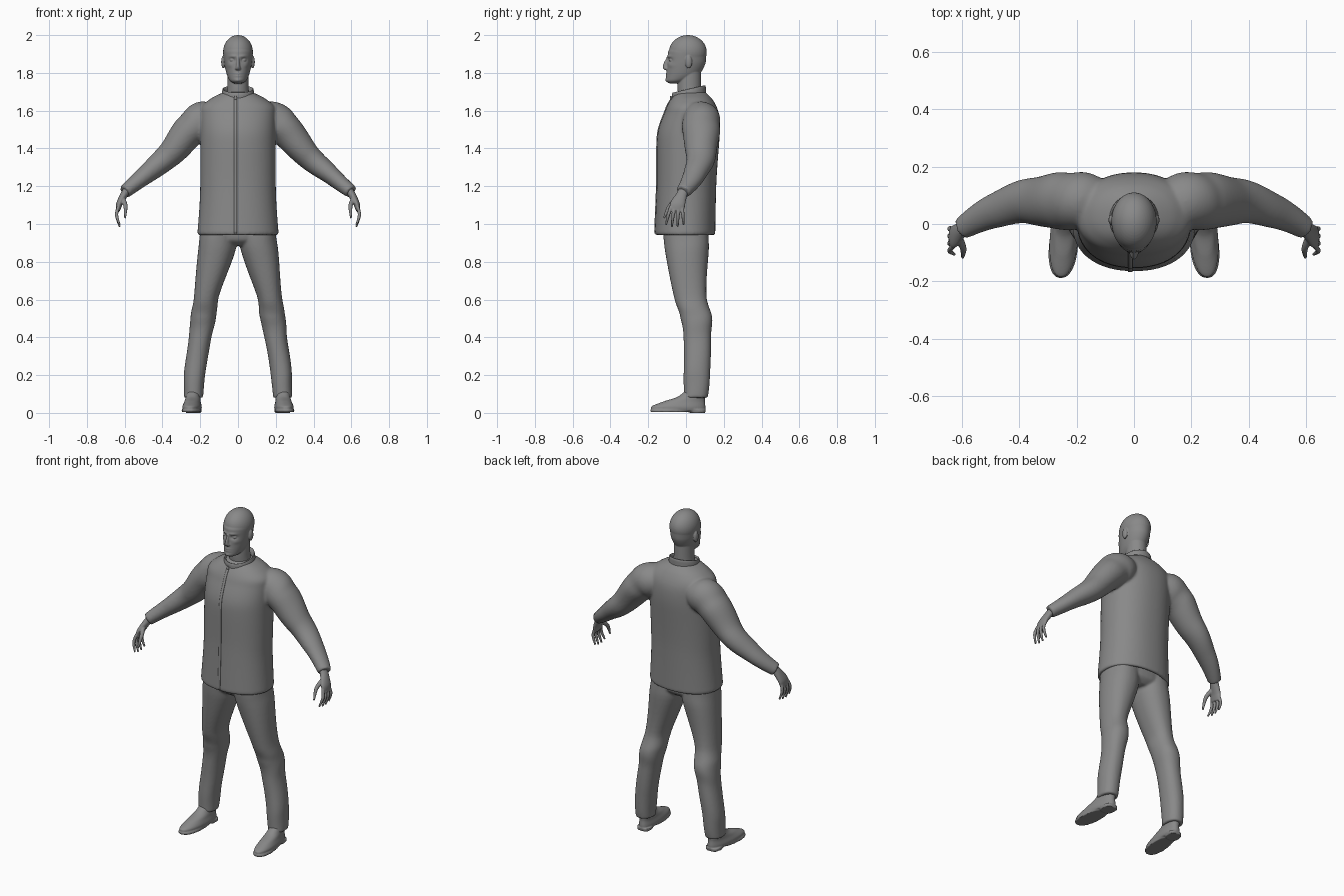
import bpy, bmesh, math
from mathutils import Vector

cube = bpy.data.objects.get("Cube")
if cube:
    bpy.data.objects.remove(cube, do_unlink=True)

colour = (0.25, 0.25, 0.25, 1)
grey = bpy.data.materials.new("plain_grey")
grey.use_nodes = True
grey.diffuse_color = colour
grey.node_tree.nodes["Principled BSDF"].inputs["Base Color"].default_value = colour
SIDES = {"left": 1, "right": -1}


def level(z, front, back, half, x=0):
    """Station of a level ring given by its front, back and half width."""
    return x, (front + back) / 2, z, half, (back - front) / 2


def across(x, y, z, thick, deep=None):
    """Station of a ring that is turned to face along the path."""
    return x, y, z, thick, deep or thick


def slope(before, here, after):
    a, b = here - before, after - here
    return 2 * a * b / (a + b) if a * b > 0 else 0


def ease(before, start, end, after, t):
    """Smooth value between two stations, without overshoot."""
    leave, arrive = slope(before, start, end), slope(start, end, after)
    blend = t * t * (3 - 2 * t)
    rest = 1 - t
    return start + (end - start) * blend + leave * t * rest * rest - arrive * t * t * rest


def refine(stations, steps):
    padded = [stations[0], *stations, stations[-1]]
    rows = []
    for group in zip(padded, padded[1:], padded[2:], padded[3:]):
        for k in range(steps):
            rows.append([ease(*values, k / steps) for values in zip(*group)])
    return rows + [stations[-1]]


def rounded(value, power):
    return math.copysign(abs(value) ** (2 / power), value)


def loft(bm, stations, side=1, power=2, sides=40, steps=8, turned=False, ripple=0):
    """Skin rings through the stations; ripple adds soft cloth folds."""
    rows = refine(stations, steps)
    mids = [Vector((side * row[0], row[1], row[2])) for row in rows]
    rings = []
    for i, (mid, row) in enumerate(zip(mids, rows)):
        u, v = Vector((1, 0, 0)), Vector((0, 1, 0))
        if turned:
            path = (mids[min(i + 1, len(mids) - 1)] - mids[max(i - 1, 0)]).normalized()
            v = (v - path * v.dot(path)).normalized()
            u = v.cross(path)
        ring = []
        for k in range(sides):
            angle = math.tau * k / sides
            c, s = math.cos(angle), math.sin(angle)
            swell = 1 + ripple * math.sin(i * 0.7 + 2 * s + c)
            ring.append(bm.verts.new(mid + u * row[3] * swell * rounded(c, power)
                                     + v * row[4] * swell * rounded(s, power)))
        rings.append(ring)
    for low, high in zip(rings, rings[1:]):
        for k in range(sides):
            bm.faces.new((low[k - 1], low[k], high[k], high[k - 1]))
    bm.faces.new(rings[0])
    bm.faces.new(rings[-1])
    return [vert for ring in rings for vert in ring]


def ball(bm, place, size):
    made = bmesh.ops.create_uvsphere(bm, u_segments=48, v_segments=24, radius=1)
    bmesh.ops.scale(bm, vec=size, verts=made["verts"])
    bmesh.ops.translate(bm, vec=place, verts=made["verts"])


def finish(name, bm, voxel=0, soften=2):
    """Make the object; a voxel size melts its overlapping pieces together."""
    bmesh.ops.recalc_face_normals(bm, faces=bm.faces)
    mesh = bpy.data.meshes.new(name)
    bm.to_mesh(mesh)
    bm.free()
    mesh.materials.append(grey)
    mesh.shade_smooth()
    part = bpy.data.objects.new(name, mesh)
    bpy.context.collection.objects.link(part)
    if voxel:
        melt = part.modifiers.new("melt", 'REMESH')
        melt.mode, melt.voxel_size, melt.use_smooth_shade = 'VOXEL', voxel, True
        smooth = part.modifiers.new("soften", 'SMOOTH')
        smooth.factor, smooth.iterations = 0.5, soften
    return part


# Jacket: body with a turned hem, and two sleeves
bm = bmesh.new()
loft(bm, [level(z=0.97, front=-0.13, back=0.13, half=0.18),
          level(z=0.94, front=-0.15, back=0.14, half=0.2),
          level(z=0.95, front=-0.165, back=0.155, half=0.215),
          level(z=1.2, front=-0.155, back=0.16, half=0.2),
          level(z=1.46, front=-0.152, back=0.178, half=0.2),
          level(z=1.6, front=-0.11, back=0.17, half=0.2),
          level(z=1.66, front=-0.08, back=0.14, half=0.15),
          level(z=1.7, front=-0.05, back=0.1, half=0.07)], power=2.2, sides=64)
for side in SIDES.values():
    loft(bm, [across(x=0.1, y=0.06, z=1.56, thick=0.07, deep=0.08),
              across(x=0.18, y=0.08, z=1.55, thick=0.1),
              across(x=0.25, y=0.08, z=1.5, thick=0.09, deep=0.1),
              across(x=0.36, y=0.08, z=1.37, thick=0.07, deep=0.08),
              across(x=0.49, y=0.045, z=1.26, thick=0.05, deep=0.06),
              across(x=0.6, y=-0.015, z=1.17, thick=0.035, deep=0.04)],
         side, turned=True, ripple=0.015)
jacket = finish("jacket", bm, voxel=0.008, soften=5)

# Collar: a band with a turned rim that rises to the back
bm = bmesh.new()
collar = loft(bm, [level(z=1.64, front=-0.075, back=0.105, half=0.09),
                   level(z=1.7, front=-0.075, back=0.105, half=0.085),
                   level(z=1.715, front=-0.07, back=0.1, half=0.08),
                   level(z=1.7, front=-0.06, back=0.09, half=0.07),
                   level(z=1.66, front=-0.055, back=0.085, half=0.065)])
for vert in collar:
    vert.co.z += 0.23 * (vert.co.y - 0.015)
finish("collar", bm)

# Front flap: a narrow strip laid onto the jacket
bm = bmesh.new()
made = bmesh.ops.create_grid(bm, x_segments=2, y_segments=60, size=1)
for vert in made["verts"]:
    vert.co = (-0.013 + 0.007 * vert.co.x, -0.3, 1.305 + 0.355 * vert.co.y)
flap = finish("front_flap", bm)
lay = flap.modifiers.new("lay", 'SHRINKWRAP')
lay.target, lay.wrap_method, lay.use_project_y = jacket, 'PROJECT', True
cloth = flap.modifiers.new("cloth", 'SOLIDIFY')
cloth.thickness, cloth.offset = 0.008, 0

bm = bmesh.new()
ball(bm, place=(-0.013, -0.08, 1.665), size=(0.008, 0.006, 0.014))
finish("zip_pull", bm)

# Trousers: seat and two legs with a fold behind the knee
bm = bmesh.new()
loft(bm, [level(z=0.885, front=-0.07, back=0.08, half=0.06),
          level(z=0.92, front=-0.11, back=0.115, half=0.17),
          level(z=1, front=-0.12, back=0.12, half=0.19)], power=2.3)
for side in SIDES.values():
    loft(bm, [level(z=0.98, front=-0.12, back=0.12, half=0.095, x=0.1),
              level(z=0.88, front=-0.115, back=0.12, half=0.1, x=0.11),
              level(z=0.6, front=-0.06, back=0.11, half=0.065, x=0.17),
              level(z=0.51, front=-0.03, back=0.138, half=0.068, x=0.183),
              level(z=0.4, front=-0.012, back=0.133, half=0.06, x=0.2),
              level(z=0.2, front=-0.012, back=0.128, half=0.056, x=0.23),
              level(z=0.08, front=-0.012, back=0.115, half=0.05, x=0.236)],
         side, power=2.2, ripple=0.012)
finish("trousers", bm, voxel=0.007, soften=4)

# Shoes: upper, sole and heel, with toes turned slightly out
for label, side in SIDES.items():
    bm = bmesh.new()
    loft(bm, [level(z=0.01, front=-0.18, back=0.1, half=0.046),
              level(z=0.03, front=-0.186, back=0.103, half=0.05),
              level(z=0.06, front=-0.12, back=0.1, half=0.042),
              level(z=0.085, front=-0.045, back=0.1, half=0.038),
              level(z=0.12, front=0, back=0.09, half=0.034)], power=2.2)
    loft(bm, [level(z=0.004, front=-0.186, back=0.03, half=0.05),
              level(z=0.016, front=-0.19, back=0.04, half=0.051)], power=2.3)
    loft(bm, [level(z=0, front=0.02, back=0.102, half=0.04),
              level(z=0.018, front=0.01, back=0.104, half=0.043)], power=2.8)
    for vert in bm.verts:
        vert.co.x += side * (0.24 - 0.08 * vert.co.y)
    finish(label + "_shoe", bm, voxel=0.0045)

# Head: neck, cranium, face, nose, eyes and ears
bm = bmesh.new()
loft(bm, [level(z=1.66, front=-0.04, back=0.085, half=0.062),
          level(z=1.73, front=-0.045, back=0.08, half=0.056),
          level(z=1.81, front=-0.04, back=0.08, half=0.055)])
ball(bm, place=(0, 0.01, 1.91), size=(0.079, 0.1, 0.09))
face = loft(bm, [level(z=1.745, front=-0.09, back=-0.03, half=0.022),
                 level(z=1.757, front=-0.104, back=0.01, half=0.041),
                 level(z=1.785, front=-0.104, back=0.065, half=0.057),
                 level(z=1.86, front=-0.098, back=0.105, half=0.074),
                 level(z=1.91, front=-0.095, back=0.109, half=0.078),
                 level(z=1.94, front=-0.075, back=0.1, half=0.07)], sides=80, steps=12)


def press(x, z, wide, tall, push):
    """Push the face in, or pull it out, around a spot on both sides."""
    for vert in face:
        if vert.co.y < 0:
            reach = ((abs(vert.co.x) - x) / wide) ** 2 + ((vert.co.z - z) / tall) ** 2
            vert.co.y += push * math.exp(-reach)


press(x=0.031, z=1.867, wide=0.014, tall=0.009, push=0.014)   # eye sockets
press(x=0.026, z=1.888, wide=0.02, tall=0.006, push=-0.006)   # brows
press(x=0.045, z=1.84, wide=0.014, tall=0.011, push=-0.004)   # cheekbones
press(x=0, z=1.79, wide=0.02, tall=0.009, push=-0.006)        # lips
press(x=0, z=1.79, wide=0.02, tall=0.003, push=0.007)         # mouth
press(x=0, z=1.76, wide=0.018, tall=0.009, push=-0.005)       # chin
loft(bm, [level(z=1.888, front=-0.1, back=-0.08, half=0.006),
          level(z=1.836, front=-0.124, back=-0.08, half=0.011),
          level(z=1.822, front=-0.12, back=-0.08, half=0.016),
          level(z=1.814, front=-0.108, back=-0.08, half=0.011)], sides=20)
for side in SIDES.values():
    ball(bm, place=(side * 0.03, -0.077, 1.867), size=(0.013, 0.011, 0.008))
    ball(bm, place=(side * 0.078, 0.014, 1.858), size=(0.011, 0.018, 0.034))
finish("head", bm, voxel=0.0035)

# Hands: palm, four bent fingers and a thumb
for label, side in SIDES.items():
    bm = bmesh.new()
    loft(bm, [across(x=0.575, y=-0.005, z=1.2, thick=0.02, deep=0.025),
              across(x=0.6, y=-0.02, z=1.16, thick=0.02, deep=0.028),
              across(x=0.63, y=-0.045, z=1.1, thick=0.016, deep=0.04),
              across(x=0.636, y=-0.05, z=1.07, thick=0.011, deep=0.036)], side, turned=True)
    for k in range(4):
        base, fan = 0.02 * k - 0.08, 0.011 * k - 0.026
        tip = 0.98 + 0.01 * abs(k - 1.5)
        loft(bm, [across(x=0.633, y=base, z=1.09, thick=0.009),
                  across(x=0.643, y=base + fan / 2, z=1.05, thick=0.009),
                  across(x=0.626, y=base + fan, z=tip, thick=0.005)],
             side, sides=14, turned=True)
    loft(bm, [across(x=0.612, y=-0.045, z=1.135, thick=0.014),
              across(x=0.595, y=-0.09, z=1.09, thick=0.011),
              across(x=0.598, y=-0.117, z=1.03, thick=0.005)], side, sides=14, turned=True)
    finish(label + "_hand", bm, voxel=0.0035)
